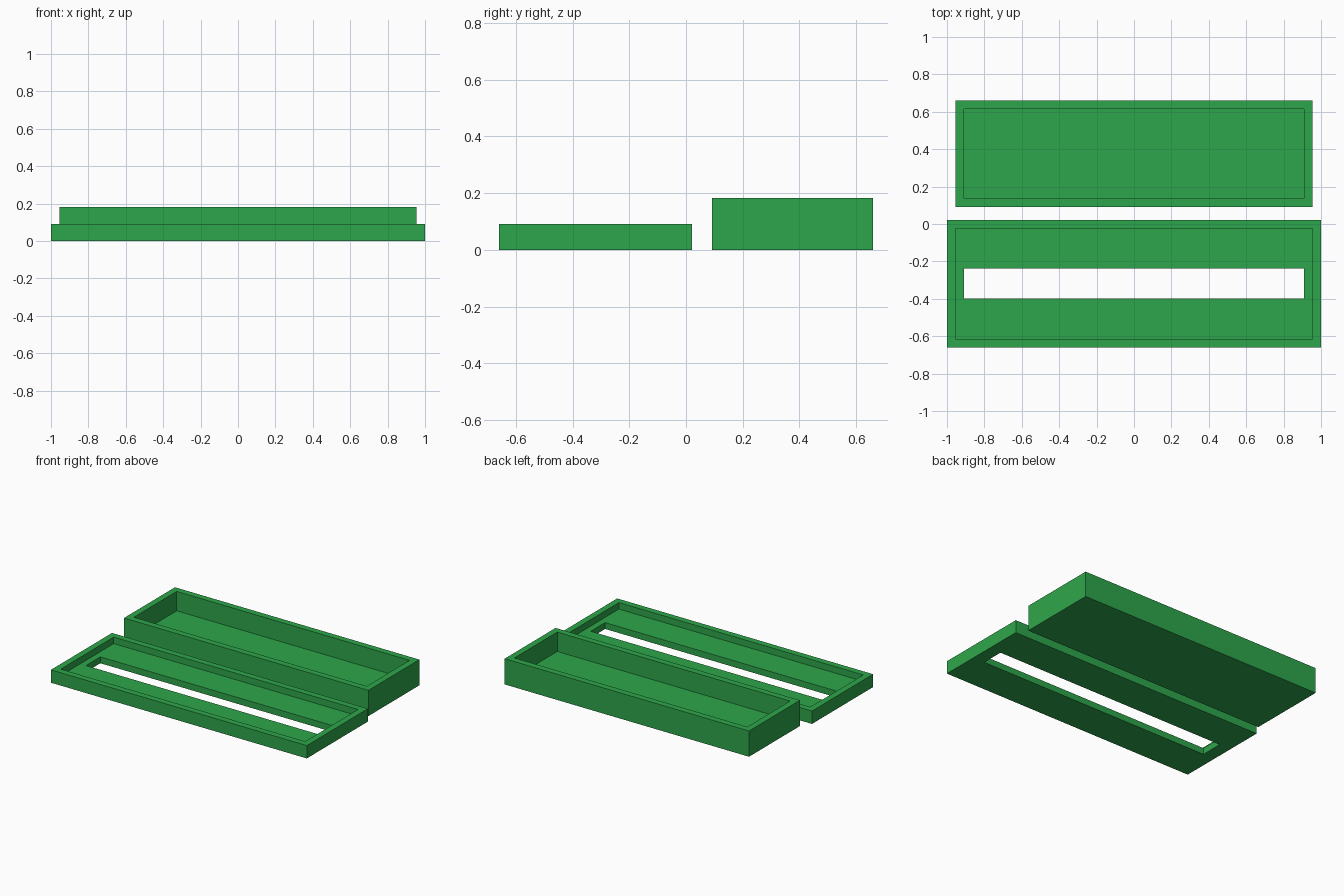
import bpy, bmesh

if "Cube" in bpy.data.objects:
    bpy.data.objects.remove(bpy.data.objects["Cube"])

WALL = 0.045

green = bpy.data.materials.new("green")
green.diffuse_color = (0.027, 0.381, 0.070, 1)
green.use_nodes = True
green.node_tree.nodes["Principled BSDF"].inputs["Base Color"].default_value = green.diffuse_color


def tray(name, half_x, y0, y1, height, slot=None):
    """Open tray made of stacked rectangular rings; slot = (half_x, y0, y1) cuts the floor."""
    outer = (half_x, y0, y1)
    inner = (half_x - WALL, y0 + WALL, y1 - WALL)
    rings = [(outer, 0), (outer, height), (inner, height), (inner, WALL)]
    if slot:
        rings += [(slot, WALL), (slot, 0)]

    bm = bmesh.new()
    loops = []
    for (hx, a, b), z in rings:
        corners = ((-hx, a), (hx, a), (hx, b), (-hx, b))
        loops.append([bm.verts.new((x, y, z)) for x, y in corners])

    pairs = list(zip(loops, loops[1:]))
    if slot:
        pairs.append((loops[-1], loops[0]))   # underside around the slot
    else:
        bm.faces.new(loops[0])                # underside
        bm.faces.new(loops[-1])               # inner floor
    for lo, hi in pairs:
        for i in range(4):
            j = (i + 1) % 4
            bm.faces.new((lo[i], lo[j], hi[j], hi[i]))

    bmesh.ops.recalc_face_normals(bm, faces=bm.faces)
    mesh = bpy.data.meshes.new(name)
    bm.to_mesh(mesh)
    bm.free()
    mesh.materials.append(green)
    obj = bpy.data.objects.new(name, mesh)
    bpy.context.collection.objects.link(obj)
    return obj


# Deep box at the back
tray("box_base", 0.955, 0.092, 0.66, 0.182)
# Shallow lid at the front with a long window slot
tray("slotted_lid", 1.0, -0.66, 0.022, 0.091, slot=(0.91, -0.397, -0.237))
